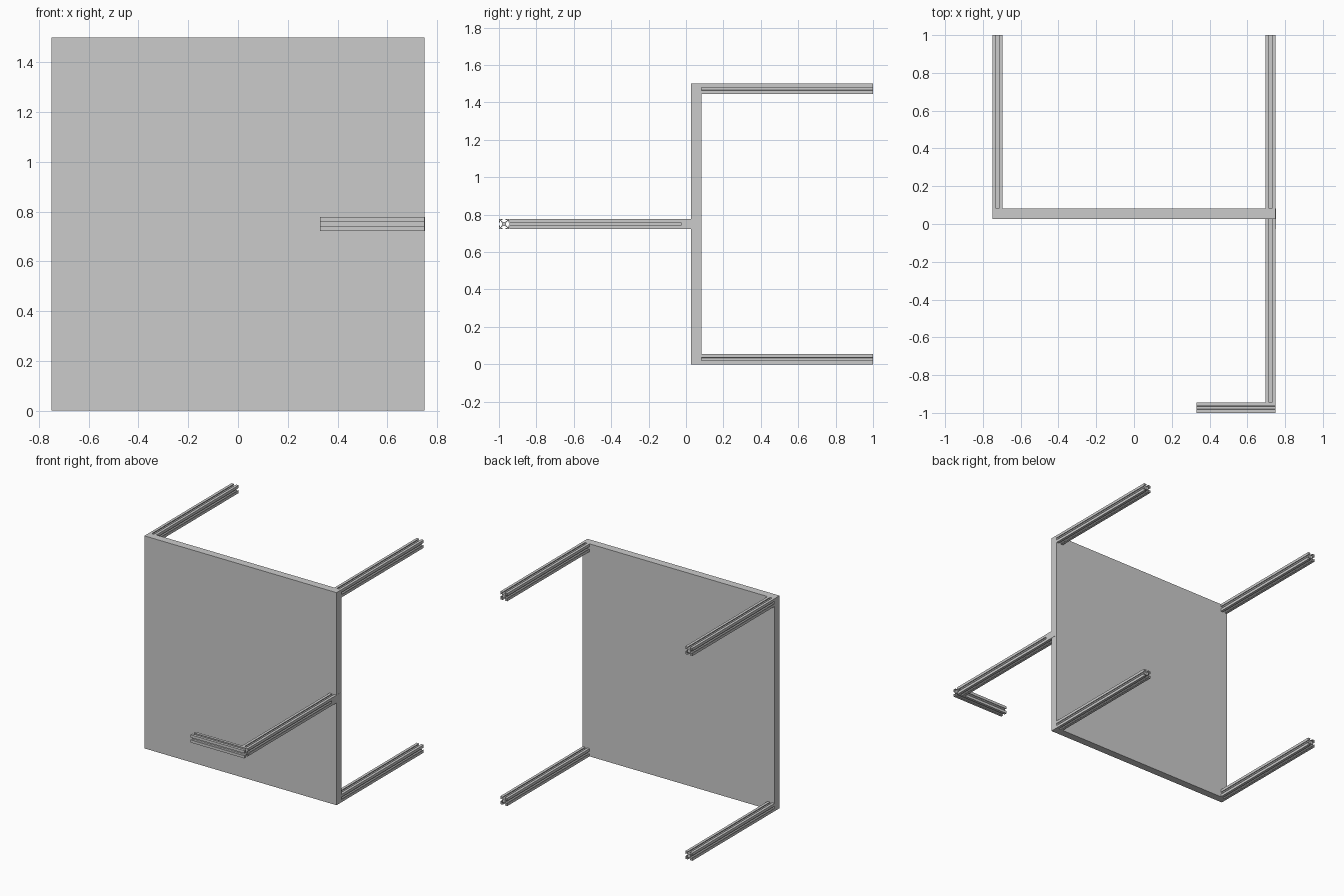
import bpy, bmesh
from mathutils import Matrix, Vector

if "Cube" in bpy.data.objects:
    bpy.data.objects.remove(bpy.data.objects["Cube"])

H = 0.0275  # half width of the slotted bar


def finish(name, bm):
    bmesh.ops.recalc_face_normals(bm, faces=bm.faces)
    me = bpy.data.meshes.new(name)
    bm.to_mesh(me)
    bm.free()
    ob = bpy.data.objects.new(name, me)
    bpy.context.collection.objects.link(ob)
    return ob


def box(name, lo, hi):
    lo, hi = Vector(lo), Vector(hi)
    bm = bmesh.new()
    bmesh.ops.create_cube(bm, size=1, matrix=Matrix.Translation((lo + hi) / 2)
                          @ Matrix.Diagonal((*(hi - lo), 1)))
    return finish(name, bm)


def slotted_bar(name, start, end):
    """Bar with a T-shaped slot on all four sides, running from start to end."""
    # a quarter of the outline: half slot, outer corner, half slot
    half = [(2.6, 4.1), (5.6, 6.6), (5.6, 8.2), (3.0, 8.2), (3.0, 10)]
    quarter = [(y, x) for x, y in half] + [(10, 10)] + half[::-1]
    outline = []
    for _ in range(4):
        outline += quarter
        quarter = [(-y, x) for x, y in quarter]
    start, end = Vector(start), Vector(end)
    d = (end - start).normalized()
    up = Vector((0, 0, 1))
    side = d.cross(up)
    bm = bmesh.new()
    face = bm.faces.new([bm.verts.new(start + (side * u + up * v) * H / 10)
                         for u, v in outline])
    ext = bmesh.ops.extrude_face_region(bm, geom=[face], use_keep_orig=True)
    verts = [g for g in ext["geom"] if isinstance(g, bmesh.types.BMVert)]
    bmesh.ops.translate(bm, verts=verts, vec=end - start)
    return finish(name, bm)


# square board
box("panel", (-0.75, H, 0), (0.75, 3 * H, 1.5))

# four bars at the back corners
for sx, x in (("left", -0.75 + H), ("right", 0.75 - H)):
    for sz, z in (("lower", H), ("upper", 1.5 - H)):
        slotted_bar(f"{sz}_{sx}_leg", (x, 3 * H, z), (x, 1, z))

# front arm with its sideways handle
slotted_bar("front_arm", (0.75 - H, -1 + 2 * H, 0.75), (0.75 - H, H, 0.75))
slotted_bar("handle", (0.33, -1 + H, 0.75), (0.75, -1 + H, 0.75))

# thin plate joining the arm to the panel edge
box("joining_plate", (0.748, -H, 0.75 - H), (0.751, 3 * H, 0.75 + H))
